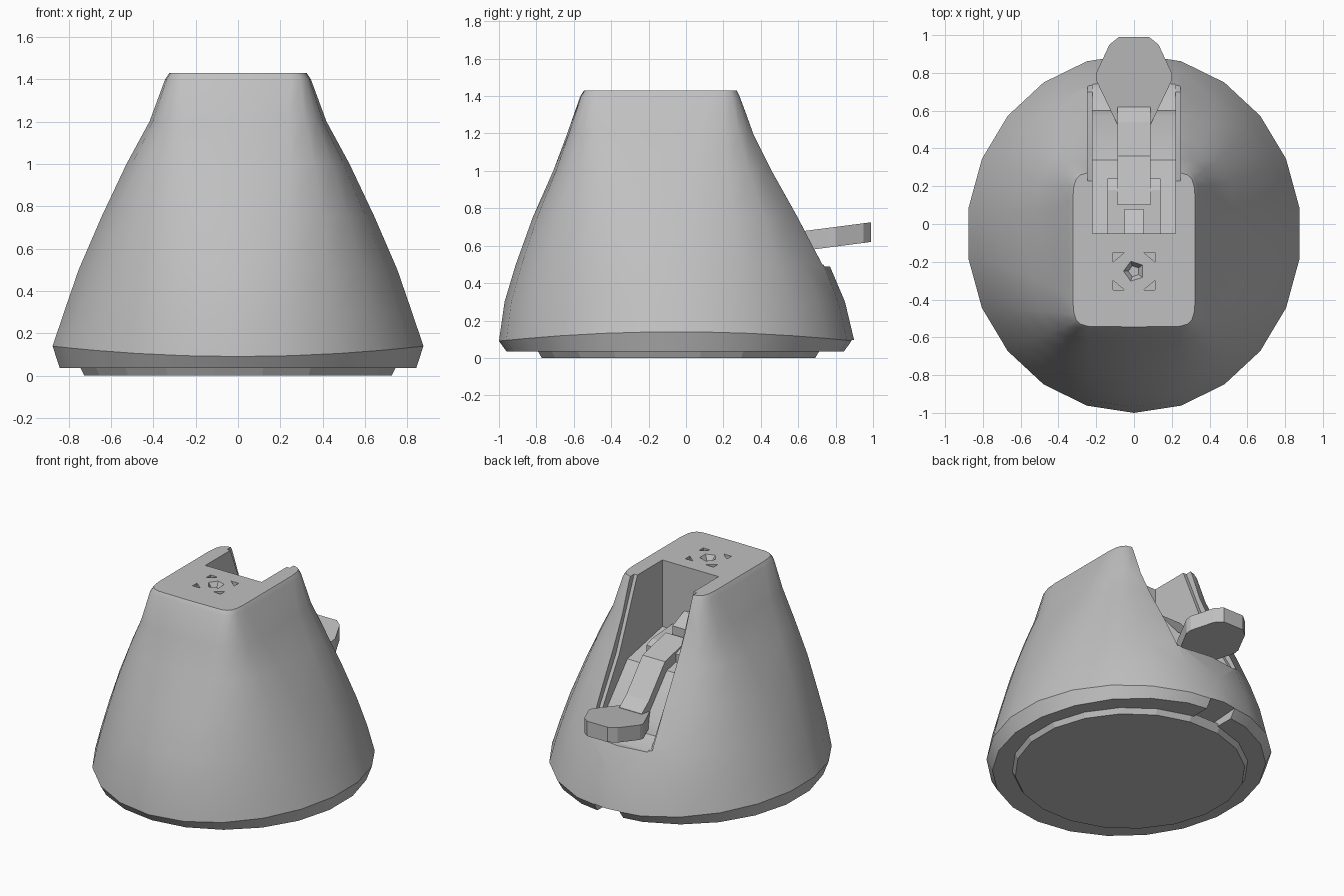
import bpy, bmesh, math
from mathutils import Vector

old = bpy.data.objects.get("Cube")
if old:
    bpy.data.objects.remove(old)

grey = bpy.data.materials.new("plain_grey")
grey.use_nodes = True
COLOUR = (0.53, 0.53, 0.53, 1)
grey.diffuse_color = COLOUR
grey.node_tree.nodes["Principled BSDF"].inputs["Base Color"].default_value = COLOUR


def finish(name, bm):
    bmesh.ops.recalc_face_normals(bm, faces=bm.faces)
    mesh = bpy.data.meshes.new(name)
    bm.to_mesh(mesh)
    bm.free()
    mesh.materials.append(grey)
    obj = bpy.data.objects.new(name, mesh)
    bpy.context.collection.objects.link(obj)
    return obj


def loft(name, rings):
    """Skin a list of equal-length point rings and cap both ends."""
    bm = bmesh.new()
    loops = [[bm.verts.new(p) for p in ring] for ring in rings]
    for a, b in zip(loops, loops[1:]):
        for i in range(len(a)):
            j = (i + 1) % len(a)
            bm.faces.new((a[i], a[j], b[j], b[i]))
    bm.faces.new(loops[0][::-1])
    bm.faces.new(loops[-1])
    return finish(name, bm)


def side_prism(name, profile, half):
    """Extrude a (y, z) profile across x."""
    return loft(name, [[(x, y, z) for y, z in profile] for x in (-half, half)])


def cut(target, cutter):
    mod = target.modifiers.new("cut", "BOOLEAN")
    mod.operation = "DIFFERENCE"
    mod.solver = "EXACT"
    mod.object = cutter
    bpy.context.view_layer.objects.active = target
    bpy.ops.object.modifier_apply(modifier=mod.name)
    bpy.data.objects.remove(cutter)


def oval(half_x, front, back, z, power=2, count=22, lift=0):
    """Ring that runs from an ellipse to a rounded rectangle as power grows."""
    ring = []
    for i in range(count):
        t = math.tau * (i + 0.5) / count
        c, s = math.cos(t), math.sin(t)
        x = math.copysign(abs(c) ** (2 / power), c) * half_x
        y = math.copysign(abs(s) ** (2 / power), s) * (back - front) / 2
        ring.append((x, y + (front + back) / 2, z + lift * c * c))
    return ring


# Main shell: oval foot rising to a boxy top
shell = loft("shell", [
    oval(0.85, -0.96, 0.86, 0.035),
    oval(0.885, -1.0, 0.9, 0.09, lift=0.05),
    oval(0.83, -0.97, 0.85, 0.3, 2.05),
    oval(0.76, -0.91, 0.765, 0.5, 2.15),
    oval(0.65, -0.82, 0.625, 0.75, 2.5),
    oval(0.53, -0.71, 0.475, 1.0, 3.2),
    oval(0.42, -0.635, 0.37, 1.2, 4.5),
    oval(0.345, -0.565, 0.29, 1.4, 8),
    oval(0.325, -0.545, 0.275, 1.43, 9),
])

# Slot down the back, with a stepped lip along its opening
cut(shell, side_prism("slot_cutter", [
    (-0.05, 1.6), (-0.05, 0.96), (0.34, 0.88), (0.57, 0.62),
    (0.6, 0.54), (0.72, 0.49), (1.1, 0.49), (1.1, 1.6)], 0.22))
cut(shell, side_prism("lip_cutter", [
    (0.22, 1.45), (0.43, 0.95), (0.7, 0.5), (1.1, 0.5), (1.1, 1.45)], 0.245))

# Cable notch under the back rim
cut(shell, side_prism("notch_cutter", [
    (0.68, -0.1), (0.68, 0.08), (1.1, 0.11), (1.1, -0.1)], 0.1))

# Shallow dimple and four small nicks in the top
cut(shell, loft("dimple_cutter", [
    oval(0.03, -0.28, -0.22, 1.395, count=5),
    oval(0.07, -0.32, -0.18, 1.45, count=5)]))
for sx in (-1, 1):
    for sy in (-1, 1):
        points = ((0.11, 0.1), (0.05, 0.1), (0.11, 0.05))
        cut(shell, loft("nick_cutter", [
            [(sx * x, sy * y - 0.25, z) for x, y in points] for z in (1.4, 1.5)]))

bpy.ops.object.select_all(action="DESELECT")
shell.select_set(True)
bpy.context.view_layer.objects.active = shell
bpy.ops.object.shade_smooth_by_angle(angle=math.radians(28))

# Foot disc
loft("foot_disc", [oval(0.735, -0.78, 0.7, 0, count=20),
                   oval(0.76, -0.81, 0.73, 0.05, count=20)])

# Lever: teardrop paddle tilted slightly upward
half = [(0.08, 0.99), (0.13, 0.95), (0.2, 0.8), (0.2, 0.76), (0.085, 0.52)]
outline = half + [(-x, y) for x, y in reversed(half)]
tilt = lambda y: 0.72 + 0.13 * (y - 0.95)
loft("lever_paddle", [
    [(x, y, tilt(y) - 0.105) for x, y in outline],
    [(x, y, tilt(y)) for x, y in outline],
])

# Lever stem climbing the slot floor, with a wider root
side_prism("lever_stem", [
    (0.62, 0.58), (0.62, 0.68), (0.54, 0.74), (0.36, 0.95),
    (0.1, 1.01), (0.1, 0.85), (0.5, 0.55)], 0.088)
side_prism("lever_root", [
    (0.24, 0.85), (0.24, 0.96), (0.18, 0.985), (-0.05, 1.0), (-0.05, 0.85)], 0.14)

# Small latch against the slot's inner wall
side_prism("latch", [(-0.06, 0.95), (-0.06, 1.12), (0.08, 1.06), (0.08, 0.95)], 0.05)
